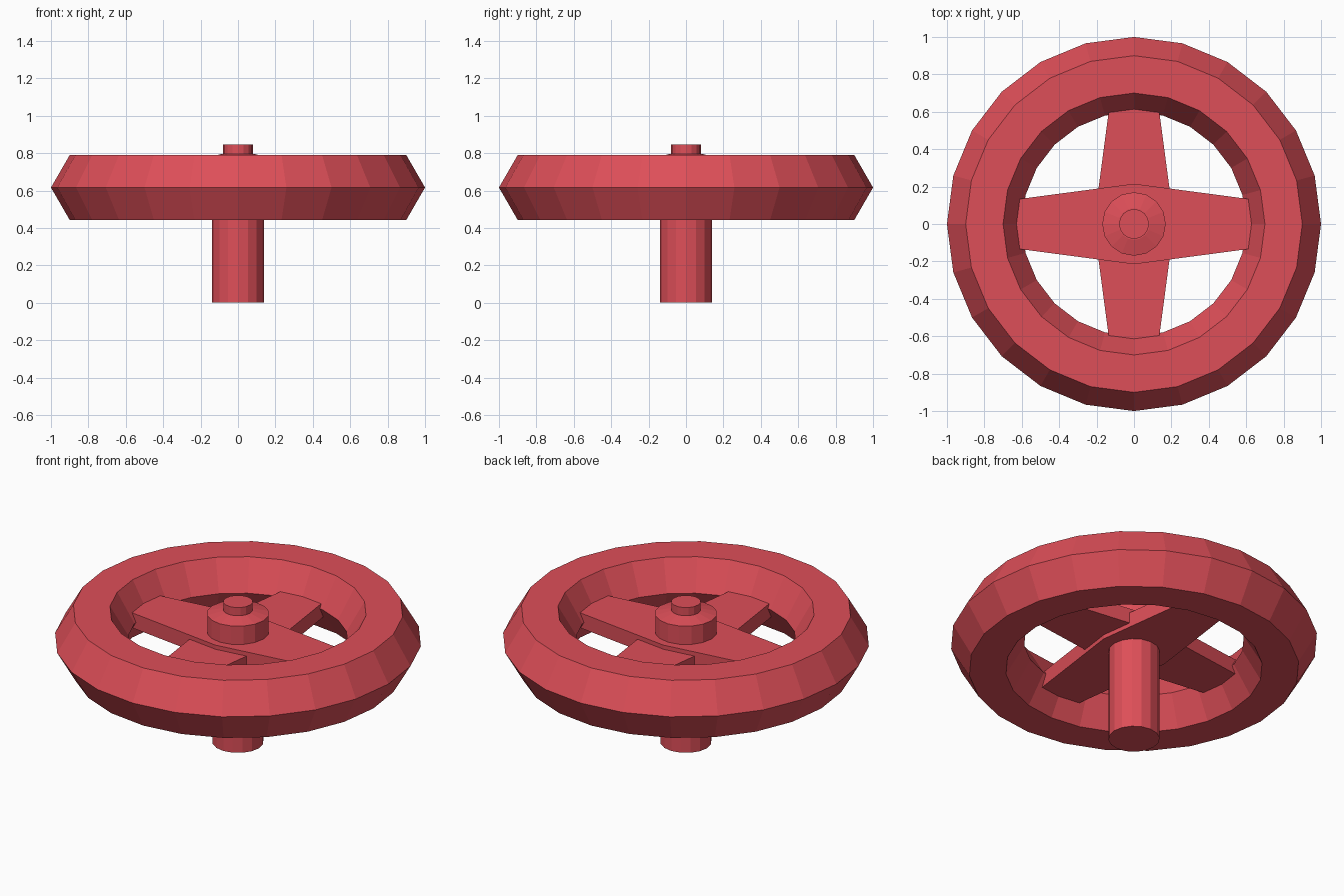
import bpy, bmesh
from math import cos, sin, pi

cube = bpy.data.objects.get("Cube")
if cube:
    bpy.data.objects.remove(cube, do_unlink=True)

red = bpy.data.materials.new("valve red")
red.use_nodes = True
colour = (0.73, 0.077, 0.098, 1)
red.diffuse_color = colour
red.node_tree.nodes["Principled BSDF"].inputs["Base Color"].default_value = colour


def finish(name, bm):
    bmesh.ops.recalc_face_normals(bm, faces=bm.faces)
    mesh = bpy.data.meshes.new(name)
    bm.to_mesh(mesh)
    bm.free()
    mesh.materials.append(red)
    obj = bpy.data.objects.new(name, mesh)
    bpy.context.collection.objects.link(obj)
    return obj


def lathe(name, profile, sides, ring=False):
    """Revolve (radius, z) points; a ring closes on itself, otherwise ends are capped."""
    bm = bmesh.new()
    loops = [[bm.verts.new((r * cos(2 * pi * i / sides), r * sin(2 * pi * i / sides), z))
              for i in range(sides)] for r, z in profile]
    pairs = list(zip(loops, loops[1:]))
    if ring:
        pairs.append((loops[-1], loops[0]))
    else:
        bm.faces.new(loops[0])
        bm.faces.new(loops[-1])
    for a, b in pairs:
        for i in range(sides):
            j = (i + 1) % sides
            bm.faces.new((a[i], a[j], b[j], b[i]))
    return finish(name, bm)


def spoke_bar(name, bottom, top, turned):
    """Bar across the wheel, widest in the middle."""
    end, tip, mid = 0.64, 0.13, 0.215
    outline = [(-end, -tip), (0, -mid), (end, -tip), (end, tip), (0, mid), (-end, tip)]
    bm = bmesh.new()
    face = bm.faces.new([bm.verts.new((-y, x, bottom) if turned else (x, y, bottom))
                         for x, y in outline])
    grown = bmesh.ops.extrude_face_region(bm, geom=[face])["geom"]
    bmesh.ops.translate(bm, vec=(0, 0, top - bottom),
                        verts=[v for v in grown if isinstance(v, bmesh.types.BMVert)])
    return finish(name, bm)


# Rim: hexagonal section swept round the wheel
rim_section = [(0.8 + 0.2 * cos(k * pi / 3), 0.616 + 0.2 * sin(k * pi / 3)) for k in range(6)]
lathe("rim", rim_section, 24, ring=True)

# Crossed spokes, one slightly above the other
spoke_bar("upper_spoke_bar", 0.575, 0.665, False)
spoke_bar("lower_spoke_bar", 0.55, 0.64, True)

# Central stem, hub and retaining nut
lathe("stem", [(0.14, 0), (0.14, 0.62)], 16)
lathe("hub", [(0.17, 0.6), (0.17, 0.775), (0.085, 0.796)], 16)
lathe("hub_nut", [(0.08, 0.78), (0.08, 0.845)], 16)
